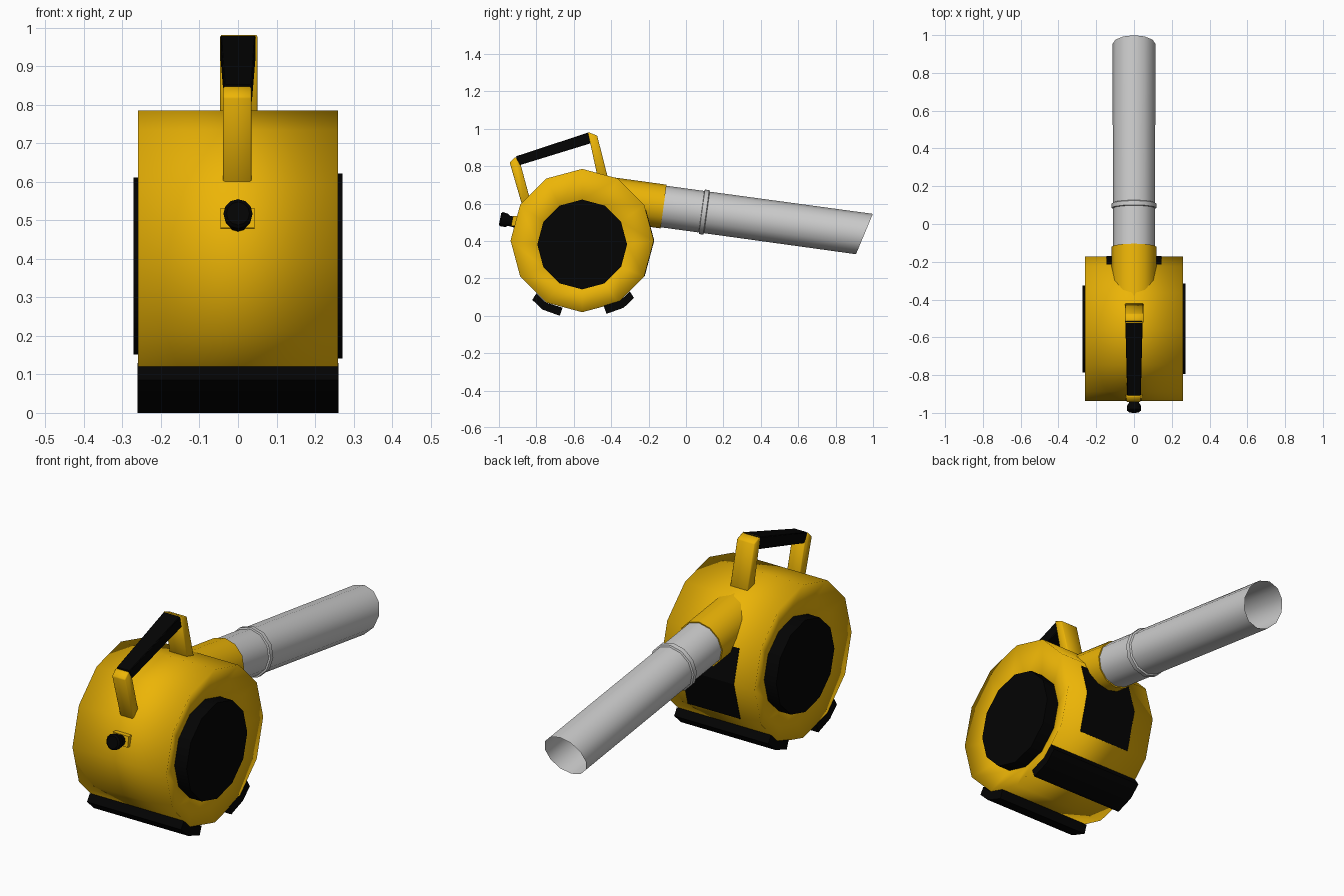
import bpy, bmesh
from math import sin, cos, radians, pi
from mathutils import Vector

if "Cube" in bpy.data.objects:
    bpy.data.objects.remove(bpy.data.objects["Cube"])

def material(name, rgb):
    m = bpy.data.materials.new(name)
    m.diffuse_color = (*rgb, 1)
    m.use_nodes = True
    m.node_tree.nodes["Principled BSDF"].inputs["Base Color"].default_value = m.diffuse_color
    return m

YELLOW = material("yellow_plastic", (0.84, 0.46, 0.002))
BLACK = material("black_rubber", (0.001, 0.001, 0.001))

def loft(name, sections, mat=None, caps=True, bevel=0, angle=40):
    """Skin a list of equal-length rings of points."""
    bm = bmesh.new()
    rings = [[bm.verts.new(p) for p in s] for s in sections]
    for a, b in zip(rings, rings[1:]):
        for i in range(len(a)):
            j = (i + 1) % len(a)
            bm.faces.new((a[i], a[j], b[j], b[i]))
    if caps:
        bm.faces.new(rings[0])
        bm.faces.new(rings[-1])
    bmesh.ops.recalc_face_normals(bm, faces=bm.faces)
    me = bpy.data.meshes.new(name)
    bm.to_mesh(me)
    bm.free()
    ob = bpy.data.objects.new(name, me)
    bpy.context.collection.objects.link(ob)
    if mat:
        me.materials.append(mat)
    if bevel:
        mod = ob.modifiers.new("bevel", 'BEVEL')
        mod.width, mod.segments = bevel, 1
    if angle:
        bpy.ops.object.select_all(action='DESELECT')
        ob.select_set(True)
        bpy.context.view_layer.objects.active = ob
        bpy.ops.object.shade_smooth_by_angle(angle=radians(angle))
    return ob

def prism(name, profile, x0, x1, mat, **kw):
    """Extrude a (y, z) profile along x."""
    return loft(name, [[(x, y, z) for y, z in profile] for x in (x0, x1)], mat, **kw)

def circle(y, z, r, n=12):
    return [(y + r * cos(2 * pi * i / n), z + r * sin(2 * pi * i / n)) for i in range(n)]

# Drum-shaped fan housing with dished ends, and dark side covers standing in the dishes
CY, CZ, R = -0.555, 0.402, 0.383
drum = [(-0.205, 0.381, 0.23), (-0.26, CZ, R), (0.26, CZ, R), (0.205, 0.381, 0.24)]
loft("fan_housing", [[(x, y, z) for y, z in circle(CY, cz, r)] for x, cz, r in drum],
     YELLOW, caps=False, angle=180)
for side, r, name in ((1, 0.24, "right_side_cover"), (-1, 0.23, "left_side_cover")):
    loft(name, [[(side * x, y, z) for y, z in circle(CY, 0.381, r)] for x in (0.205, 0.272)], BLACK)

# Front panel wrapped over the housing facets under the outlet
arc = circle(CY, CZ, R)
v0, v1, v11 = (Vector(arc[i]) for i in (0, 1, 11))
out = [v0.lerp(v1, 0.85), v0, v11]
c = Vector((CY, CZ))
prism("front_panel", [c + (p - c) * 1.006 for p in out] + [c + (p - c) * 0.97 for p in reversed(out)],
      -0.145, 0.145, BLACK, angle=0)

# Mirrored feet
foot = [(-0.80, 0.12), (-0.822, 0.085), (-0.767, 0.033), (-0.675, 0.0), (-0.66, 0.043), (-0.7475, 0.07)]
prism("rear_foot", foot, -0.2605, 0.2605, BLACK)
prism("front_foot", [(2 * CY - y + 0.01, z + 0.01) for y, z in foot], -0.2605, 0.2605, BLACK)

# Blower tube: rings along a slightly drooping axis
TILT = radians(7.8)
ORIGIN = Vector((0, -0.12, 0.584))
D, U = Vector((0, cos(TILT), -sin(TILT))), Vector((0, sin(TILT), cos(TILT)))

def tube(name, stations, mat=None, caps=True):
    """Stations are (distance, radius, slant)."""
    rings = []
    for t, r, s in stations:
        rings.append([ORIGIN + D * (t + s * sin(a)) + U * r * sin(a) + Vector((r * cos(a), 0, 0))
                      for a in (2 * pi * i / 12 for i in range(12))])
    return loft(name, rings, mat, caps)

tube("outlet", [(-0.32, 0.118, 0), (0, 0.118, 0)], YELLOW)
tube("tube_connector", [(-0.01, 0.112, 0), (0.205, 0.112, 0)], caps=False)
tube("tube_collar", [(0.205, 0.11, 0), (0.207, 0.12, 0), (0.23, 0.12, 0), (0.235, 0.11, 0)], caps=False)
tube("blower_tube", [(0.215, 0.112, 0), (1.084, 0.113, 0.03)], caps=False)

# Handle: two posts and a tapering grip
def taper(name, a, b, wa, wb, mat, bevel):
    """Bar between two (y, z) edges, each with its own half width."""
    secs = []
    for (p, q), w in ((a, wa), (b, wb)):
        secs.append([(-w, *p), (w, *p), (w, *q), (-w, *q)])
    return loft(name, secs, mat, bevel=bevel)

prism("rear_handle_post", [(-0.943, 0.82), (-0.912, 0.85), (-0.885, 0.812), (-0.82, 0.57), (-0.87, 0.57)],
      -0.039, 0.035, YELLOW, bevel=0.004, angle=180)
prism("front_handle_post", [(-0.525, 0.983), (-0.475, 0.963), (-0.413, 0.72), (-0.468, 0.72)],
      -0.047, 0.051, YELLOW, bevel=0.004, angle=180)
taper("handle_grip", ((-0.91, 0.852), (-0.89, 0.805)), ((-0.515, 0.982), (-0.50, 0.925)),
      0.036, 0.046, BLACK, 0.003)

# Rear starter mount and pull knob
prism("starter_mount", [(-0.935, 0.48), (-0.925, 0.532), (-0.87, 0.532), (-0.87, 0.475)],
      -0.045, 0.043, YELLOW, angle=0)
knob = [(-0.91, 0.50, 0.03), (-0.945, 0.507, 0.026), (-0.96, 0.51, 0.036),
        (-0.987, 0.517, 0.038), (-0.994, 0.518, 0.03)]
loft("starter_knob", [[(r * cos(i * pi / 6), y + 0.2 * r * sin(i * pi / 6), z + r * sin(i * pi / 6))
                       for i in range(12)] for y, z, r in knob], BLACK)
